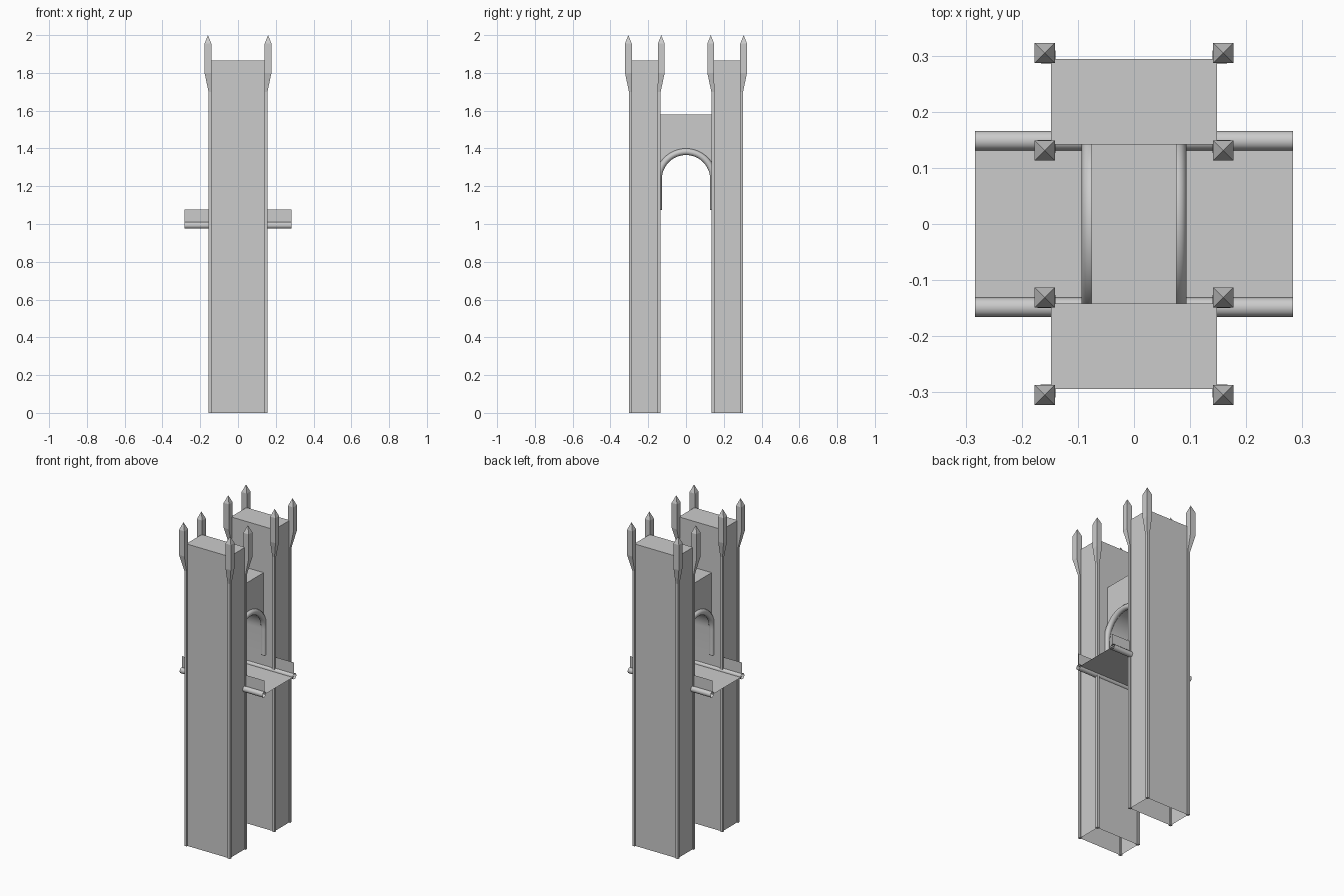
import bpy, bmesh, math

cube = bpy.data.objects.get("Cube")
if cube:
    bpy.data.objects.remove(cube, do_unlink=True)

stone = bpy.data.materials.new("grey_stone")
stone.use_nodes = True
stone.diffuse_color = (0.6, 0.6, 0.6, 1)
stone.node_tree.nodes["Principled BSDF"].inputs["Base Color"].default_value = (0.6, 0.6, 0.6, 1)


def finish(name, bm, smooth=False):
    bmesh.ops.recalc_face_normals(bm, faces=bm.faces)
    mesh = bpy.data.meshes.new(name)
    bm.to_mesh(mesh)
    bm.free()
    mesh.materials.append(stone)
    obj = bpy.data.objects.new(name, mesh)
    bpy.context.collection.objects.link(obj)
    if smooth:
        bpy.ops.object.select_all(action='DESELECT')
        obj.select_set(True)
        bpy.context.view_layer.objects.active = obj
        bpy.ops.object.shade_smooth_by_angle(angle=math.radians(40))
    return obj


def loft(bm, rings, cap_start=False, cap_end=False, closed=True):
    """Skin a sequence of equally sized rings of points."""
    loops = [[bm.verts.new(p) for p in ring] for ring in rings]
    n = len(loops[0])
    for a, b in zip(loops, loops[1:]):
        for i in range(n if closed else n - 1):
            j = (i + 1) % n
            bm.faces.new((a[i], a[j], b[j], b[i]))
    if cap_start:
        bm.faces.new(loops[0])
    if cap_end:
        bm.faces.new(loops[-1])
    return loops


def rect(x, y, z, hx, hy):
    return [(x + sx * hx, y + sy * hy, z) for sx, sy in ((-1, -1), (1, -1), (1, 1), (-1, 1))]


TX, Y_IN, Y_OUT, TOP = 0.148, 0.142, 0.294, 1.865
WALL_X, SPRING, LEG = 0.076, 1.237, 1.075

for side, label in ((-1, "front"), (1, "back")):
    # Hollow tower, open underneath
    bm = bmesh.new()
    yc = side * (Y_IN + Y_OUT) / 2
    hy = (Y_OUT - Y_IN) / 2
    loft(bm, [rect(0, yc, z, TX, hy) for z in (0, TOP)], cap_end=True)
    finish(label + "_tower", bm)

    # Corner posts flaring outward into pointed pinnacles
    for sx, x_label in ((-1, "right"), (1, "left")):
        for y, dy, y_label in ((Y_IN, -1, "inner"), (Y_OUT, 1, "outer")):
            px, py = sx * TX, side * y
            ox, oy = px + sx * 0.011, py + side * dy * 0.011
            bm = bmesh.new()
            loops = loft(bm, [rect(px, py, 0, 0.008, 0.008),
                              rect(px, py, 1.70, 0.008, 0.008),
                              rect(ox, oy, 1.80, 0.018, 0.018),
                              rect(ox, oy, 1.955, 0.018, 0.018)], cap_start=True)
            tip = bm.verts.new((ox, oy, 2.0))
            for i in range(4):
                bm.faces.new((loops[-1][i], loops[-1][(i + 1) % 4], tip))
            finish(f"{label}_{x_label}_{y_label}_post", bm)

    # Walkway edge: round beam with a thin parapet on top
    bm = bmesh.new()
    loft(bm, [[(x, side * 0.1485 + 0.0175 * math.cos(a * math.pi / 6),
                0.9925 + 0.0175 * math.sin(a * math.pi / 6)) for a in range(12)]
              for x in (-0.283, 0.283)])
    finish(label + "_edge_beam", bm, True)
    bm = bmesh.new()
    loft(bm, [[(x, side * 0.145, 1.0), (x, side * 0.145, 1.078)] for x in (-0.283, 0.283)], closed=False)
    finish(label + "_parapet", bm)

# Walkway deck
bm = bmesh.new()
bm.faces.new([bm.verts.new(p) for p in rect(0, 0, 0.992, 0.283, 0.142)])
finish("deck", bm)

# Wall between the towers with a round-headed opening
SEG = 24
arc = [math.pi * i / SEG for i in range(SEG + 1)]
lower = [(0.137, LEG)] + [(0.137 * math.cos(a), SPRING + 0.137 * math.sin(a)) for a in arc] + [(-0.137, LEG)]
upper = [(Y_IN, LEG)] + [(Y_IN * math.cos(a), 1.58) for a in arc] + [(-Y_IN, LEG)]
bm = bmesh.new()
loft(bm, [[(s * WALL_X, y, z) for y, z in edge] for s, edge in
          ((-1, lower), (1, lower), (1, upper), (-1, upper), (-1, lower))], closed=False)
bmesh.ops.remove_doubles(bm, verts=bm.verts, dist=0.00001)
finish("arch_wall", bm, True)

# Round mouldings around the opening on both wall faces
path = [(0.1455, LEG, 0)] + [(0.1455 * math.cos(a), SPRING + 0.1455 * math.sin(a), a) for a in arc]
path += [(-0.1455, LEG, math.pi)]
for s, label in ((-1, "right"), (1, "left")):
    bm = bmesh.new()
    rings = []
    for y, z, a in path:
        ring = []
        for k in range(12):
            t = k * math.pi / 6
            d = 0.0175 * math.cos(t)
            ring.append((s * WALL_X + 0.0175 * math.sin(t), y + d * math.cos(a), z + d * math.sin(a)))
        rings.append(ring)
    loft(bm, rings, True, True)
    finish(label + "_arch_moulding", bm, True)
